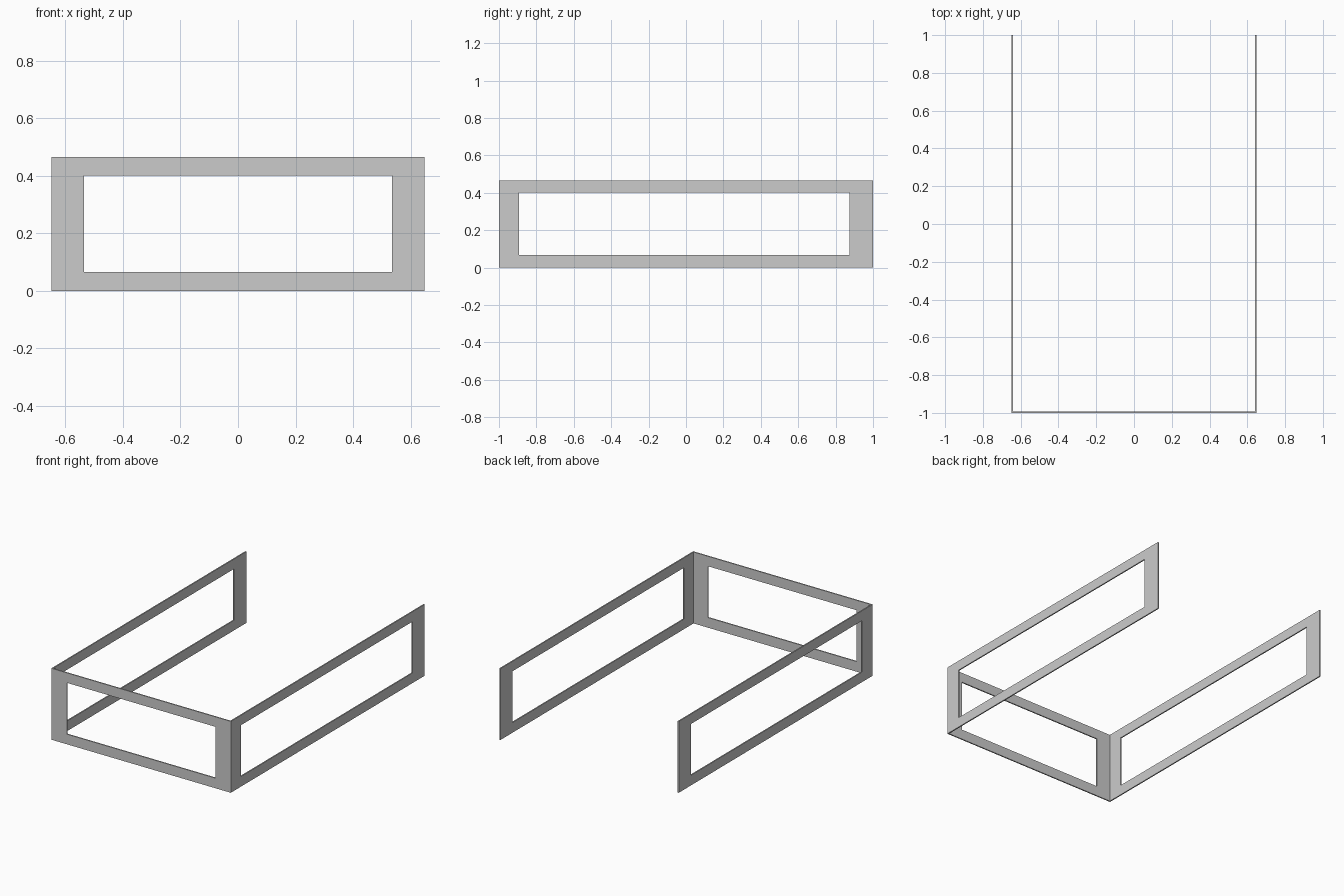
import bpy
from mathutils import Vector

if "Cube" in bpy.data.objects:
    bpy.data.objects.remove(bpy.data.objects["Cube"])

W, H, T = 0.648, 0.466, 0.008  # half width, height, panel thickness
Z0, Z1 = 0.066, 0.401          # opening bottom and top


def frame(name, origin, along, depth, length, open_a, open_b):
    """Thin upright rectangular frame with a rectangular opening."""
    origin, along, depth = Vector(origin), Vector(along), Vector(depth)
    outer = [(0, 0), (length, 0), (length, H), (0, H)]
    inner = [(open_a, Z0), (open_b, Z0), (open_b, Z1), (open_a, Z1)]
    verts = [origin + along * a + Vector((0, 0, z)) + depth * d
             for d in (0, T) for a, z in outer + inner]
    faces = []
    for i in range(4):
        j = (i + 1) % 4
        faces += [(i, j, j + 4, i + 4),               # outside face
                  (i + 8, i + 12, j + 12, j + 8),     # inside face
                  (i, i + 8, j + 8, j),               # outer rim
                  (i + 4, j + 4, j + 12, i + 12)]     # opening rim
    mesh = bpy.data.meshes.new(name)
    mesh.from_pydata(verts, [], faces)
    mesh.update()
    obj = bpy.data.objects.new(name, mesh)
    bpy.context.collection.objects.link(obj)
    return obj


# Front panel, fitted between the sides
frame("front_panel", (-W + T, -1, 0), (1, 0, 0), (0, 1, 0),
      2 * (W - T), W - T - 0.536, W - T + 0.536)

# Right side panel: runs backwards so its face normals point outward
frame("right_side_panel", (W, -1, 0), (0, 1, 0), (-1, 0, 0), 2, 0.108, 1.873)

# Left side panel
frame("left_side_panel", (-W, 1, 0), (0, -1, 0), (1, 0, 0), 2, 0.127, 1.892)
